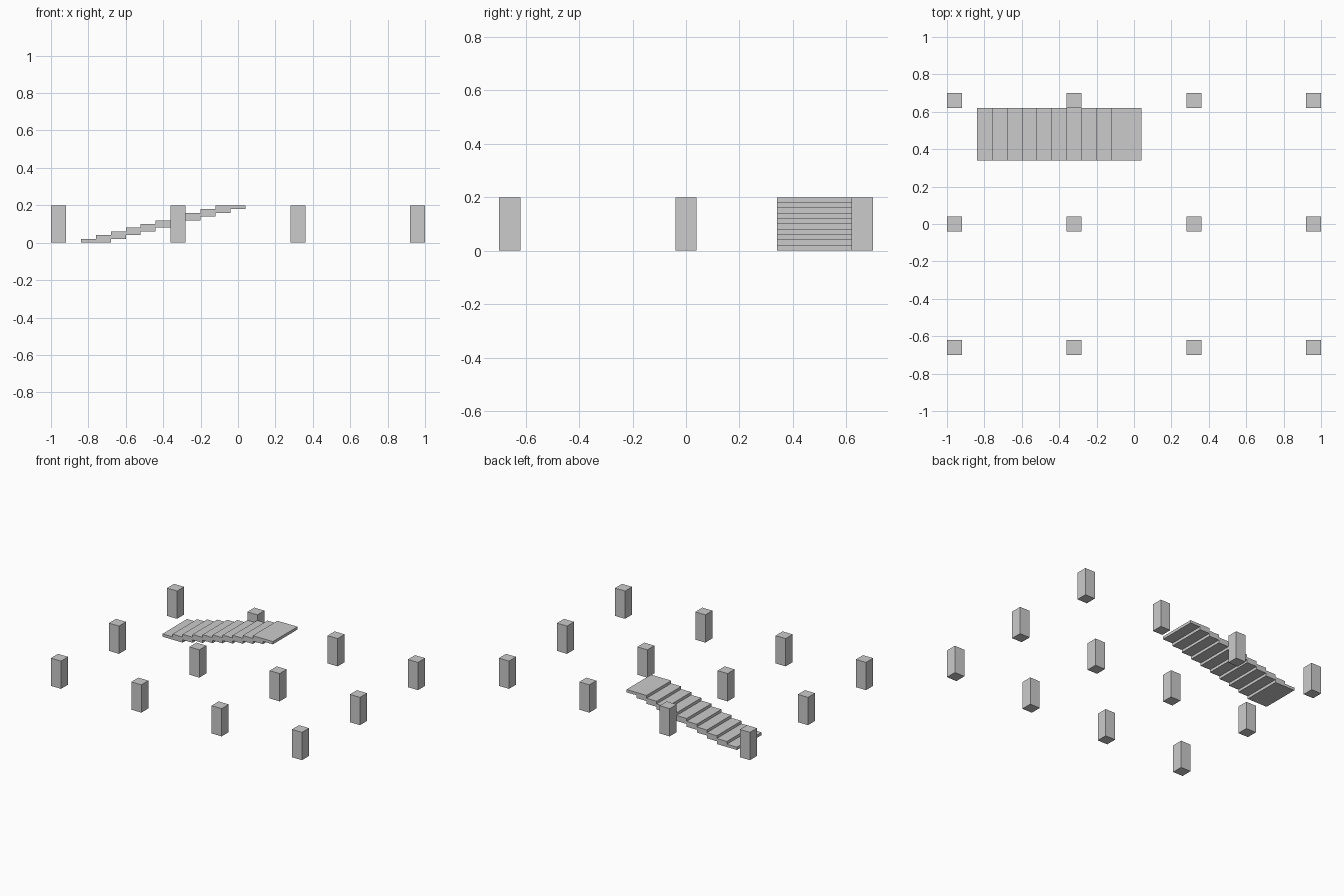
import bpy, bmesh

if "Cube" in bpy.data.objects:
    bpy.data.objects.remove(bpy.data.objects["Cube"])

grey = bpy.data.materials.new("light_grey")
grey.diffuse_color = (0.6, 0.6, 0.6, 1)
grey.use_nodes = True
grey.node_tree.nodes["Principled BSDF"].inputs["Base Color"].default_value = grey.diffuse_color


def extrude(name, outline, direction):
    """Solid made by extruding a closed outline along a direction."""
    bm = bmesh.new()
    face = bm.faces.new([bm.verts.new(p) for p in outline])
    new = bmesh.ops.extrude_face_region(bm, geom=[face])["geom"]
    moved = [v for v in new if isinstance(v, bmesh.types.BMVert)]
    bmesh.ops.translate(bm, verts=moved, vec=direction)
    bmesh.ops.recalc_face_normals(bm, faces=bm.faces)
    mesh = bpy.data.meshes.new(name)
    bm.to_mesh(mesh)
    bm.free()
    mesh.materials.append(grey)
    obj = bpy.data.objects.new(name, mesh)
    bpy.context.collection.objects.link(obj)
    return obj


# Square columns in a 4 x 3 grid
HALF, HEIGHT = 0.04, 0.2
for x in (-0.96, -0.32, 0.32, 0.96):
    for y in (-0.66, 0, 0.66):
        base = [(x + sx * HALF, y + sy * HALF, 0)
                for sx, sy in ((-1, -1), (1, -1), (1, 1), (-1, 1))]
        extrude("column", base, (0, 0, HEIGHT))

# Staircase: ten overlapping treads as one stepped profile
STEPS, RUN, RISE, X0, Y0, Y1 = 10, 0.08, 0.02, -0.84, 0.34, 0.62
upper, lower = [], []
for i in range(STEPS):
    x, z = X0 + i * RUN, i * RISE
    upper += [(x, Y0, z), (x, Y0, z + RISE)]
    lower += [(x + 2 * RUN, Y0, z), (x + 2 * RUN, Y0, z + RISE)]
extrude("staircase", upper + lower[::-1], (0, Y1 - Y0, 0))
